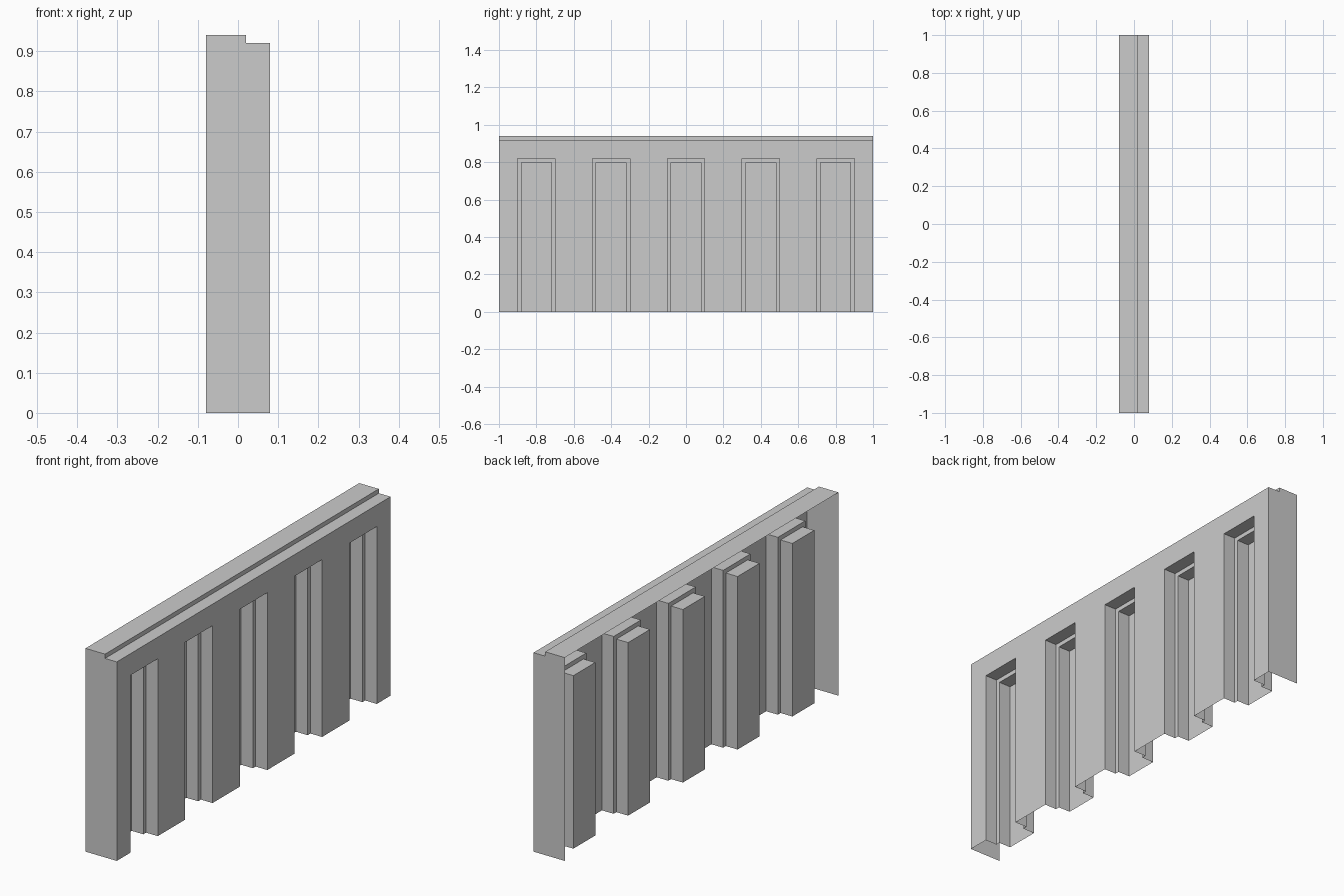
import bpy

if "Cube" in bpy.data.objects:
    bpy.data.objects.remove(bpy.data.objects["Cube"])

HALF_LEN = 1.0
BACK_X, FRONT_X, STEP_X = -0.08, 0.08, 0.02
WALL_TOP, CAP_TOP = 0.92, 0.94
NICHE_CENTRES = [-0.8 + 0.4 * i for i in range(5)]
# Stepped niche rings, front to back: half width, height, x
NICHE_RINGS = [(0.10, 0.82, FRONT_X), (0.10, 0.82, STEP_X),
               (0.08, 0.80, STEP_X), (0.08, 0.80, -0.04)]


def add_object(name, verts, faces):
    mesh = bpy.data.meshes.new(name)
    mesh.from_pydata(verts, [], faces)
    mesh.update()
    obj = bpy.data.objects.new(name, mesh)
    bpy.context.collection.objects.link(obj)
    return obj


def arch(half_width, height):
    return [(-half_width, 0), (-half_width, height),
            (half_width, height), (half_width, 0)]


# Front wall: one comb-shaped sheet with five openings reaching the floor
outline = [(-HALF_LEN, WALL_TOP), (-HALF_LEN, 0)]
for c in NICHE_CENTRES:
    outline += [(c + y, z) for y, z in arch(*NICHE_RINGS[0][:2])]
outline += [(HALF_LEN, 0), (HALF_LEN, WALL_TOP)]
add_object("front_wall", [(FRONT_X, y, z) for y, z in outline],
           [list(range(len(outline)))])

# Top cap: stepped ledge swept along the length
ledge = [(BACK_X, CAP_TOP), (STEP_X, CAP_TOP),
         (STEP_X, WALL_TOP), (FRONT_X, WALL_TOP)]
n = len(ledge)
add_object("top_ledge",
           [(x, y, z) for y in (-HALF_LEN, HALF_LEN) for x, z in ledge],
           [(i, i + 1, n + i + 1, n + i) for i in range(n - 1)])

# End panels: the ledge profile carried down to the floor
profile = [(BACK_X, 0), (FRONT_X, 0)] + ledge[::-1]
for name, y, step in (("end_panel_near", -HALF_LEN, 1),
                      ("end_panel_far", HALF_LEN, -1)):
    add_object(name, [(x, y, z) for x, z in profile],
               [list(range(len(profile)))[::step]])

# Niches: stepped recesses, open at the front and the bottom
for index, c in enumerate(NICHE_CENTRES):
    verts = [(x, c + y, z) for w, h, x in NICHE_RINGS for y, z in arch(w, h)]
    faces = []
    for r in range(len(NICHE_RINGS) - 1):
        a, b = r * 4, r * 4 + 4
        faces += [(a + i + 1, a + i, b + i, b + i + 1) for i in range(3)]
    last = len(verts) - 4
    faces.append((last + 3, last + 2, last + 1, last))
    add_object(f"niche_{index + 1}", verts, faces)
